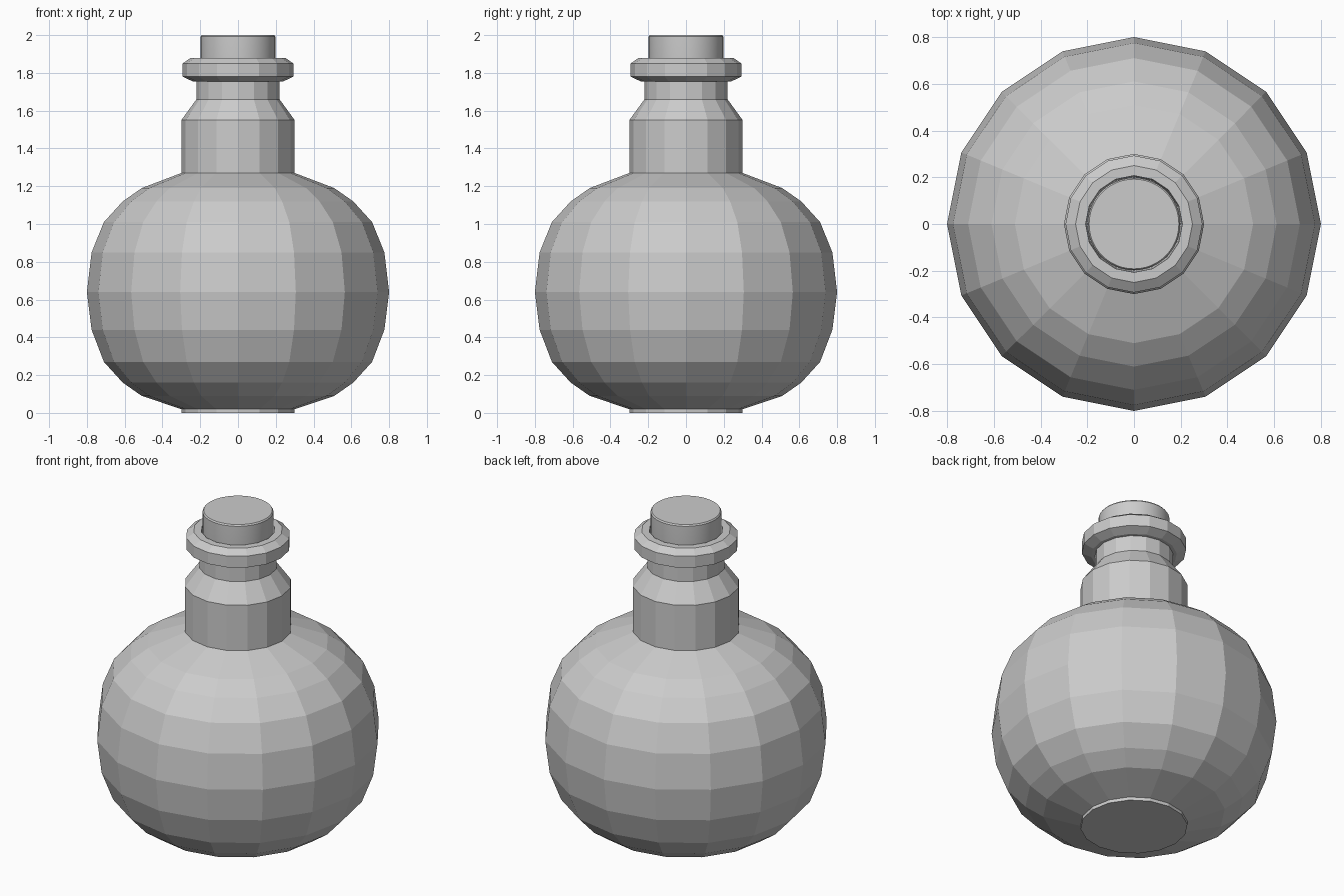
import bpy, bmesh
from math import sin, cos, tau, radians

if "Cube" in bpy.data.objects:
    bpy.data.objects.remove(bpy.data.objects["Cube"])


def lathe(name, profile, sides):
    """Revolve (radius, z) points about the z axis and cap both ends."""
    bm = bmesh.new()
    rings = [[bm.verts.new((r * cos(tau * i / sides), r * sin(tau * i / sides), z))
              for i in range(sides)] for r, z in profile]
    for a, b in zip(rings, rings[1:]):
        for i in range(sides):
            j = (i + 1) % sides
            bm.faces.new((a[i], a[j], b[j], b[i]))
    bm.faces.new(rings[0][::-1])
    bm.faces.new(rings[-1])
    bmesh.ops.recalc_face_normals(bm, faces=bm.faces)
    mesh = bpy.data.meshes.new(name)
    bm.to_mesh(mesh)
    bm.free()
    obj = bpy.data.objects.new(name, mesh)
    bpy.context.collection.objects.link(obj)
    return obj


# Bottle: foot, round belly, neck, flared lip and the hole for the stopper
lathe("bottle", [
    (0.30, 0.0), (0.30, 0.02),
    (0.51, 0.09), (0.61, 0.16), (0.71, 0.27), (0.775, 0.44), (0.80, 0.64),
    (0.775, 0.85), (0.71, 1.01), (0.61, 1.12), (0.51, 1.19), (0.30, 1.27),
    (0.30, 1.55), (0.22, 1.66), (0.22, 1.755),
    (0.24, 1.755), (0.293, 1.78), (0.293, 1.85), (0.25, 1.88),
    (0.207, 1.88), (0.20, 1.70),
], 16)

# Stopper: smooth round cork with a slightly eased top edge
cork = lathe("cork_stopper", [(0.185, 1.70), (0.198, 1.85), (0.198, 1.992), (0.192, 2.0)], 48)
bpy.context.view_layer.objects.active = cork
cork.select_set(True)
bpy.ops.object.shade_smooth_by_angle(angle=radians(30))
